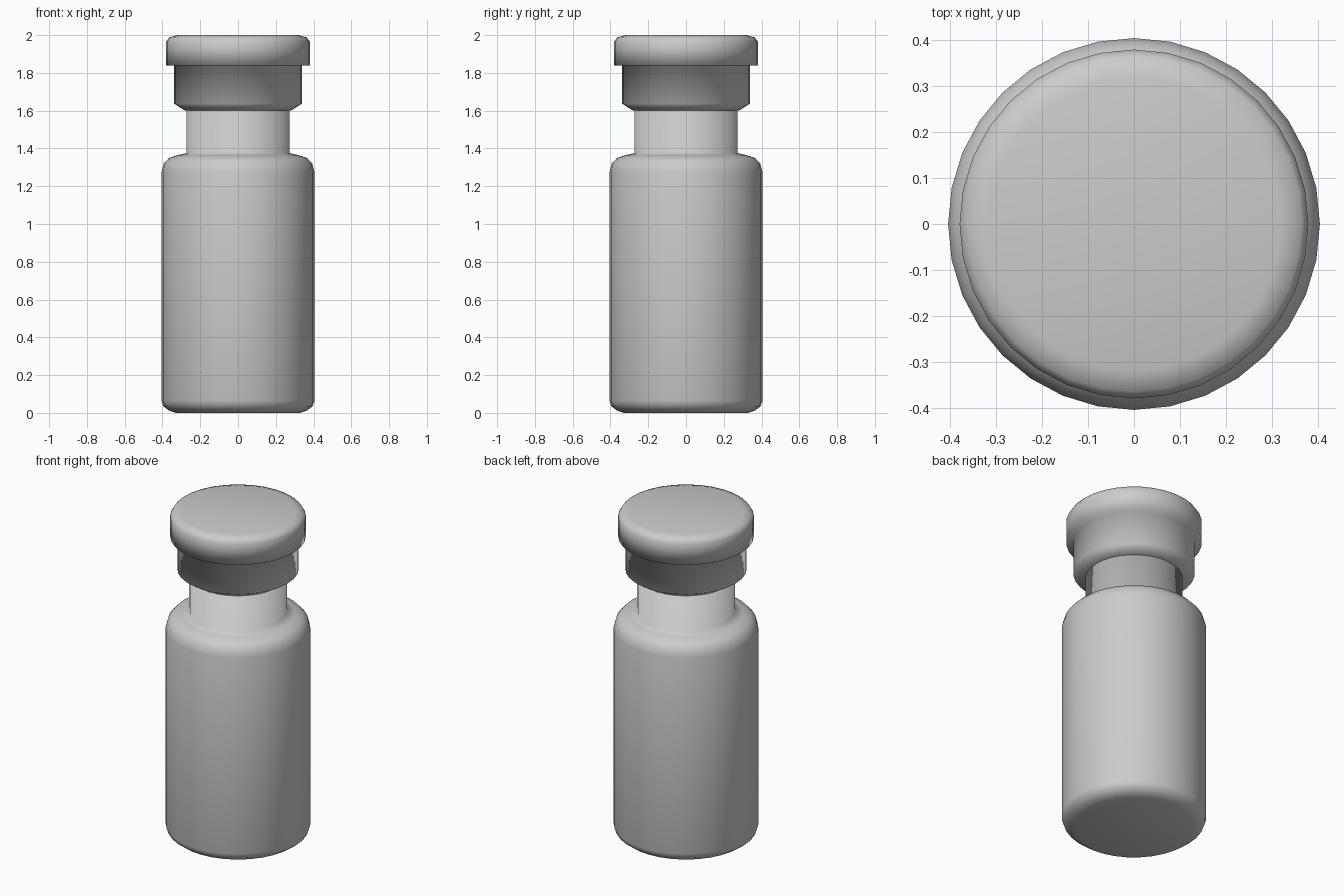
import bpy, bmesh, math

cube = bpy.data.objects.get("Cube")
if cube:
    bpy.data.objects.remove(cube, do_unlink=True)

SIDES = 32

grey = bpy.data.materials.new("plain grey")
grey.use_nodes = True
colour = (0.6, 0.6, 0.6, 1)
grey.diffuse_color = colour
grey.node_tree.nodes["Principled BSDF"].inputs["Base Color"].default_value = colour


def turned(name, profile):
    """Turn a (radius, height) profile about z, closed by flat end discs."""
    bm = bmesh.new()
    rings = []
    for r, z in profile:
        rings.append([bm.verts.new((r * math.cos(math.tau * i / SIDES),
                                    r * math.sin(math.tau * i / SIDES), z))
                      for i in range(SIDES)])
    for low, high in zip(rings, rings[1:]):
        for i in range(SIDES):
            j = (i + 1) % SIDES
            bm.faces.new((low[i], low[j], high[j], high[i]))
    bm.faces.new(rings[0][::-1])
    bm.faces.new(rings[-1])
    for face in bm.faces:
        face.smooth = True
    mesh = bpy.data.meshes.new(name)
    bm.to_mesh(mesh)
    bm.free()
    mesh.materials.append(grey)
    obj = bpy.data.objects.new(name, mesh)
    bpy.context.collection.objects.link(obj)
    return obj


# Bottle with rounded base, shoulder and neck
turned("bottle", [(0.33, 0), (0.365, 0.012), (0.395, 0.035), (0.405, 0.065),
                  (0.405, 1.275), (0.393, 1.32), (0.365, 1.35), (0.32, 1.365),
                  (0.273, 1.375), (0.273, 1.62)])

# Stopper collar with a chamfered lower edge, and the wider lid above it
turned("stopper", [(0.28, 1.6), (0.34, 1.638), (0.34, 1.838), (0.38, 1.838),
                   (0.38, 1.965), (0.365, 1.988), (0.32, 2.0)])
